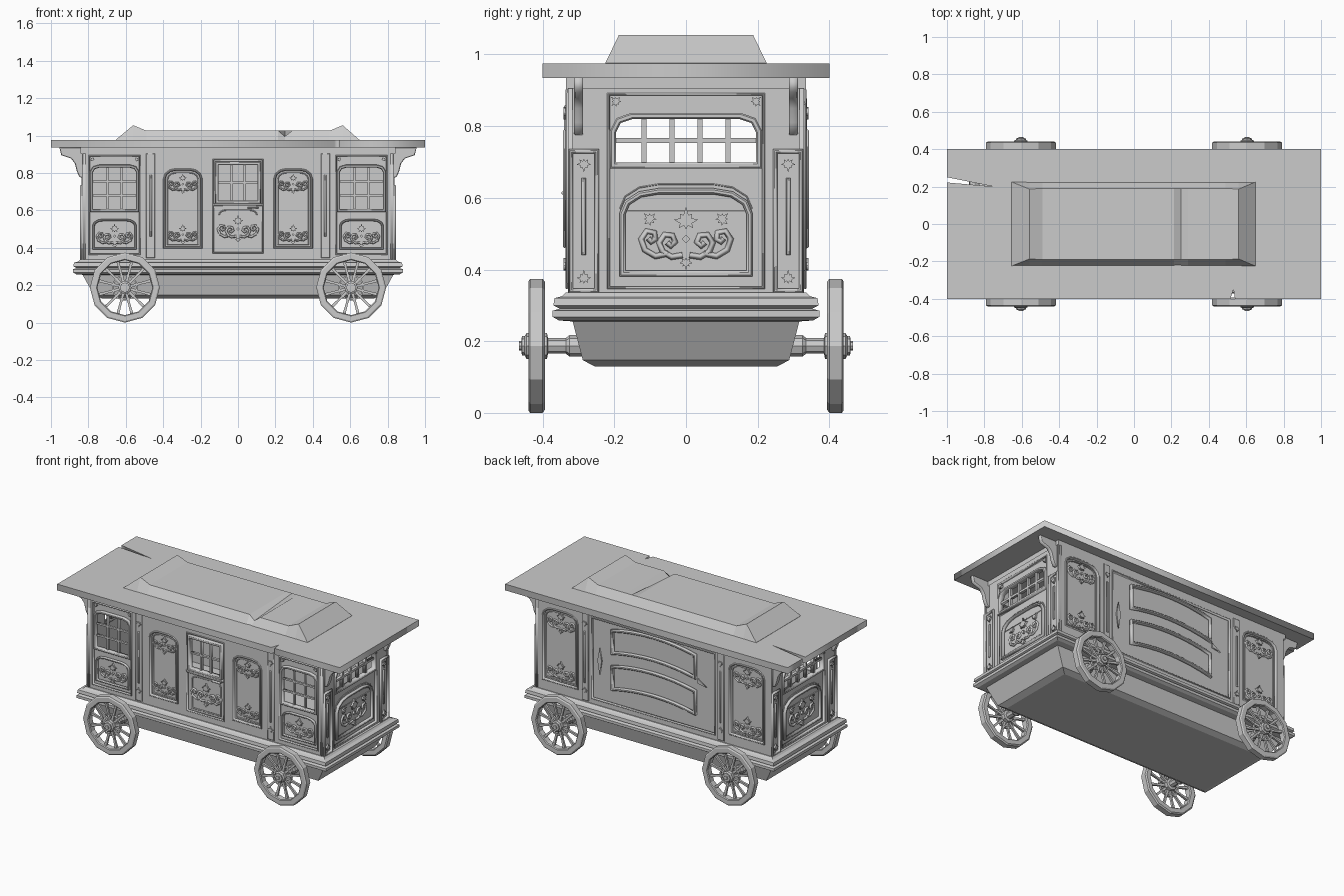
import bpy, bmesh, math
from mathutils import Matrix, Vector

if "Cube" in bpy.data.objects:
    bpy.data.objects.remove(bpy.data.objects["Cube"])

def face(deg):
    # local x = along wall, y = up, z = outward
    return Matrix.Rotation(math.radians(deg), 4, 'Z') @ Matrix.Rotation(math.pi / 2, 4, 'X')

FRONT, RIGHT, BACK, LEFT, TOP = face(0), face(90), face(180), face(270), Matrix.Identity(4)

def new_curve(name, dim, M, w):
    cu = bpy.data.curves.new(name, 'CURVE')
    cu.dimensions = dim
    ob = bpy.data.objects.new(name, cu)
    bpy.context.collection.objects.link(ob)
    ob.matrix_world = M @ Matrix.Translation((0, 0, w))
    return cu

def add_spline(cu, pts, cyclic):
    sp = cu.splines.new('POLY')
    sp.points.add(len(pts) - 1)
    for p, (u, v) in zip(sp.points, pts):
        p.co = (u, v, 0, 1)
    sp.use_cyclic_u = cyclic

def plate(name, M, loops, w0, w1, bevel=0):
    cu = new_curve(name, '2D', M, (w0 + w1) / 2)
    cu.fill_mode = 'BOTH'
    cu.extrude = (w1 - w0) / 2 - bevel
    cu.bevel_depth, cu.bevel_resolution, cu.offset = bevel, 0, -bevel
    for lp in loops:
        add_spline(cu, lp, True)

def rect(u0, u1, v0, v1):
    return [(u0, v0), (u1, v0), (u1, v1), (u0, v1)]

def arch(u0, u1, v0, v1, rx, ry, n=3):
    pts = [(u0, v0), (u1, v0)]
    q = [(math.cos(i * math.pi / 2 / n), math.sin(i * math.pi / 2 / n)) for i in range(n + 1)]
    pts += [(u1 - rx + rx * c, v1 - ry + ry * s) for c, s in q]
    pts += [(u0 + rx - rx * c, v1 - ry + ry * s) for c, s in reversed(q)]
    return pts

def inset(lp, d):
    P, out = [Vector(p) for p in lp], []
    for i, p in enumerate(P):
        a, b = (p - P[i - 1]).normalized(), (P[(i + 1) % len(P)] - p).normalized()
        na, nb = Vector((-a.y, a.x)), Vector((-b.y, b.x))
        q = p + (na + nb) * d / (1 + na.dot(nb))
        out.append((q.x, q.y))
    return out

def frame(name, M, lp, t, w0, w1, bevel=0.004):
    plate(name, M, [lp, inset(lp, t)], w0, w1, bevel)

def loft(name, rings, caps=True):
    bm = bmesh.new()
    R = [[bm.verts.new(p) for p in r] for r in rings]
    n = len(R[0])
    for a, b in zip(R, R[1:]):
        for i in range(n):
            bm.faces.new((a[i], a[(i + 1) % n], b[(i + 1) % n], b[i]))
    if caps:
        bm.faces.new(R[0]); bm.faces.new(R[-1])
    bmesh.ops.remove_doubles(bm, verts=bm.verts, dist=1e-5)
    bmesh.ops.recalc_face_normals(bm, faces=bm.faces)
    me = bpy.data.meshes.new(name)
    bm.to_mesh(me); bm.free()
    ob = bpy.data.objects.new(name, me)
    bpy.context.collection.objects.link(ob)
    return ob

def box_ring(hx, hy, z):
    return [(-hx, -hy, z), (hx, -hy, z), (hx, hy, z), (-hx, hy, z)]

# ornaments
LEAF = [(0, -.6), (.15, -.3), (.5, -.5), (.42, -.15), (.85, .1), (.4, .2), (.42, .5), (.18, .42), (0, 1)]
SCROLLS = [[(.01, -.045), (.04, -.05), (.065, -.035), (.075, -.01), (.06, .012), (.038, .01), (.03, -.008), (.042, -.02), (.052, -.01)],
           [(.05, -.04), (.085, -.048), (.115, -.03), (.125, 0), (.11, .022), (.088, .018), (.085, 0), (.097, -.008), (.105, .002)]]

def leaf(u, v, s, rot=0):
    pts = LEAF + [(-x, y) for x, y in LEAF[-2:0:-1]]
    c, n = math.cos(rot), math.sin(rot)
    return [(u + s * (c * x - n * y), v + s * (n * x + c * y)) for x, y in pts]

def ornament(M, u, v, s, w, f=1, corners=False):
    cu = new_curve('scrollwork', '3D', M, w)
    cu.bevel_depth, cu.bevel_resolution = .0085 * s, 0
    for path in SCROLLS:
        for m in (1, -1):
            add_spline(cu, [(u + m * s * x, v + f * s * y) for x, y in path], False)
    turn = 0 if f > 0 else math.pi
    loops = [leaf(u, v + f * s * .05, .04 * s, turn), leaf(u, v - f * s * .065, .022 * s, turn + math.pi),
             [(u + .012 * s * a, v + .012 * s * b) for a, b in ((1, 0), (0, 1), (-1, 0), (0, -1))]]
    if corners:
        loops += [leaf(u + m * s * .1, v + s * .055, .025 * s, -m * .8) for m in (1, -1)]
    plate('leafwork', M, loops, w - .004, w + .009)

def window(M, lp, cols, rows, w0, w1, t=.016, bar=.011):
    frame('window_frame', M, lp, t, w0, w1)
    us, vs = [p[0] for p in lp], [p[1] for p in lp]
    u0, u1, v0, v1 = min(us) + t, max(us) - t, min(vs) + t, max(vs) - t
    wm = w1 - .012
    for i in range(1, cols):
        u = u0 + (u1 - u0) * i / cols
        plate('window_bar', M, [rect(u - bar / 2, u + bar / 2, v0, v1)], w0 + .004, wm)
    for i in range(1, rows):
        v = v0 + (v1 - v0) * i / rows
        plate('window_bar', M, [rect(u0, u1, v - bar / 2, v + bar / 2)], w0 + .005, wm - .001)

def tall_panel(M, lp, w):
    frame('tall_panel_frame', M, lp, .012, w - .006, w + .016)
    frame('tall_panel_inner_frame', M, inset(lp, .02), .006, w - .006, w + .006, .002)
    us, vs = [p[0] for p in lp], [p[1] for p in lp]
    c, s = (min(us) + max(us)) / 2, (max(us) - min(us)) * .31 / .105 / 1
    s = (max(us) - min(us)) * 3
    ornament(M, c, min(vs) + .075, s, w + .002)
    ornament(M, c, max(vs) - .085, s, w + .002)

def pilaster(M, u, w):
    plate('pilaster', M, [rect(u - .024, u + .024, .345, .905)], w, w + .007, .003)
    plate('pilaster_bead', M, [rect(u - .006, u + .006, .46, .79)], w + .006, w + .014, .003)
    plate('pilaster_leaves', M, [leaf(u, .84, .022, math.pi), leaf(u, .41, .022)], w + .006, w + .013)

# under-body, base moulding and frieze
loft('underbody', [box_ring(.835, .318, .262), box_ring(.77, .288, .147), box_ring(.73, .255, .13)])
loft('base_moulding', [box_ring(a + .51, a, z) for a, z in
     ((.315, .255), (.355, .258), (.372, .268), (.372, .285), (.352, .291), (.37, .3), (.367, .32), (.345, .326), (.335, .336))])
loft('frieze', [box_ring(.842, .335, .905), box_ring(.842, .335, .936)], caps=False)

# roof with two splits at its edges, and the sagging raised top
plate('roof', TOP, [[(-1, -.4), (.515, -.4), (.532, -.35), (.54, -.4), (1, -.4), (1, .4), (-1, .4), (-1, .25), (-.75, .2), (-1, .222)]], .935, .975)
SEC = [(-.655, .976, .976, .225), (-.56, 1.055, 1.055, .187), (-.49, 1.026, 1.026, .19), (.215, 1.026, 1.026, .19),
       (.25, .995, 1.026, .19), (.29, 1.026, 1.026, .19), (.49, 1.026, 1.026, .19), (.56, 1.055, 1.055, .187), (.65, .976, .976, .225)]
loft('raised_roof', [[(x, -.225, .97), (x, -h, zf), (x, h, zb), (x, .225, .97)] for x, zf, zb, h in SEC])

# front wall
wins = [arch(c - .13, c + .13, .59, .845, .05, .035, 2) for c in (-.66, .66)]
mids = [arch(c - .105, c + .105, .395, .825, .07, .055) for c in (-.295, .295)]
door, door_win = rect(-.135, .135, .37, .875), rect(-.122, .122, .635, .86)
wall = rect(-.82, .82, .33, .936)
plate('front_wall', FRONT, [wall] + [inset(l, .008) for l in wins + [door_win]], .3, .317)
bays = [rect(c - .14, c + .14, .36, .895) for c in (-.66, .66)]
plate('front_stiles', FRONT, [rect(-.835, .835, .33, .936)] + bays + mids + [door], .317, .329)
for c, w, b, m in zip((-.66, .66), wins, bays, mids):
    frame('bay_frame', FRONT, b, .008, .315, .335, .003)
    window(FRONT, w, 3, 3, .305, .336)
    low = arch(c - .118, c + .118, .39, .555, .06, .035)
    frame('bay_panel_frame', FRONT, low, .012, .315, .332)
    ornament(FRONT, c, .462, .75, .319)
    plate('bay_corner_leaves', FRONT, [leaf(c - .118, .872, .016, .8), leaf(c + .118, .872, .016, -.8)], .316, .33)
    tall_panel(FRONT, m, .317)
    pilaster(FRONT, math.copysign(.467, c), .329)
frame('door_edge', FRONT, door, .007, .315, .333, .003)
window(FRONT, door_win, 3, 2, .305, .34, .018)
plate('door_sill', FRONT, [rect(-.13, .13, .622, .637)], .315, .343, .003)
frame('door_panel_frame', FRONT, arch(-.105, .105, .39, .605, .04, .03), .007, .315, .323, .002)
ornament(FRONT, 0, .5, .85, .319)
plate('door_handle', FRONT, [rect(.05, .11, .609, .618)], .315, .348, .003)

# back wall with two arched banner frames
plate('back_wall', BACK, [wall], .3, .317)
sides = [arch(c - .13, c + .13, .395, .87, .08, .06) for c in (-.66, .66)]
middle = rect(-.44, .44, .365, .89)
plate('back_stiles', BACK, [rect(-.835, .835, .33, .936), middle] + sides, .317, .329)
frame('back_middle_frame', BACK, middle, .008, .315, .334, .003)
for s in sides:
    tall_panel(BACK, s, .317)
for u in (-.48, .48):
    pilaster(BACK, u, .329)
for v in (.455, .685):
    steps = [-.3 + .075 * i for i in range(9)]
    bow = lambda u: .035 * (1 - (u / .3) ** 2)
    lp = [(u, v + bow(u)) for u in steps] + [(u, v + .16 + bow(u)) for u in reversed(steps)]
    frame('banner_frame', BACK, lp, .016, .315, .338)
plate('split_boards', BACK, [[(-.385, .53), (-.37, .62), (-.385, .7), (-.4, .62)], [(.31, .66), (.37, .65), (.31, .69)]], .315, .325)

# end walls
for M in (RIGHT, LEFT):
    win = arch(-.212, .212, .682, .837, .06, .05, 2)
    plate('end_wall', M, [rect(-.318, .318, .33, .936), inset(win, .008)], .8, .816)
    opening = rect(-.22, .22, .345, .893)
    plate('end_stiles', M, [rect(-.329, .329, .33, .936), opening], .816, .83)
    frame('end_opening_frame', M, opening, .008, .814, .834, .003)
    window(M, win, 5, 2, .802, .838, .017, .014)
    panel = arch(-.186, .186, .38, .627, .11, .07)
    frame('end_panel_frame', M, panel, .017, .814, .835, .005)
    frame('end_panel_hood', M, arch(-.186, .186, .56, .64, .11, .07), .004, .814, .82, .001)
    ornament(M, 0, .485, 1, .819, corners=True)
    plate('end_corner_leaves', M, [leaf(m * .195, .868, .02, -m * .8) for m in (-1, 1)], .814, .832)
    for m in (-1, 1):
        c = m * .285
        frame('corner_pilaster', M, rect(c - .042, c + .042, .335, .736), .012, .826, .845)
        plate('corner_bead', M, [rect(c - .006, c + .006, .44, .655)], .828, .84, .003)
        plate('corner_leaves', M, [leaf(c, .695, .024, math.pi), leaf(c, .375, .024)], .828, .84)

# roof brackets
BR = [(.83, .775), (.848, .778), (.862, .81), (.872, .85), (.892, .877), (.945, .895), (.955, .936), (.83, .936)]
for m in (-1, 1):
    for w in (-.312, .287):
        plate('roof_bracket', FRONT, [[(m * x, z) for x, z in BR]], w, w + .025, .003)

# wheels
def lathe(name, prof, n, x, sy, closed):
    rings = [[(x + r * math.cos(2 * math.pi * i / n), sy * y, .187 + r * math.sin(2 * math.pi * i / n)) for i in range(n)] for r, y in prof]
    loft(name, rings + rings[:1] if closed else rings, caps=not closed)

RIM = [(.187, .4), (.187, .435), (.179, .44), (.152, .44), (.147, .435), (.147, .4), (.152, .394), (.179, .394)]
HUB = [(.03, .28), (.03, .325), (.022, .335), (.022, .385), (.036, .388), (.036, .445), (.027, .45), (.027, .458), (.013, .459), (.013, .466)]
for x in (-.605, .605):
    for sy in (-1, 1):
        lathe('wheel_rim', RIM, 12, x, sy, True)
        lathe('wheel_hub', HUB, 8, x, sy, False)
        lathe('wheel_inner_ring', [(.07, .41), (.07, .425), (.062, .425), (.062, .41)], 12, x, sy, True)
        for k in range(12):
            a = math.radians(15 + 30 * k)
            d, t = Vector((math.cos(a), 0, math.sin(a))), Vector((-math.sin(a), 0, math.cos(a)))
            o = Vector((x, sy * .417, .187))
            loft('wheel_spoke', [[o + d * r + t * (h * i) + Vector((0, j * h, 0)) for i, j in ((-1, -1), (1, -1), (1, 1), (-1, 1))]
                                 for r, h in ((.03, .008), (.09, .006), (.152, .008))])

# turn the curve parts into meshes
bpy.ops.object.select_all(action='DESELECT')
parts = [o for o in bpy.context.scene.objects if o.type == 'CURVE']
for o in parts:
    o.select_set(True)
bpy.context.view_layer.objects.active = parts[0]
bpy.ops.object.convert(target='MESH')
